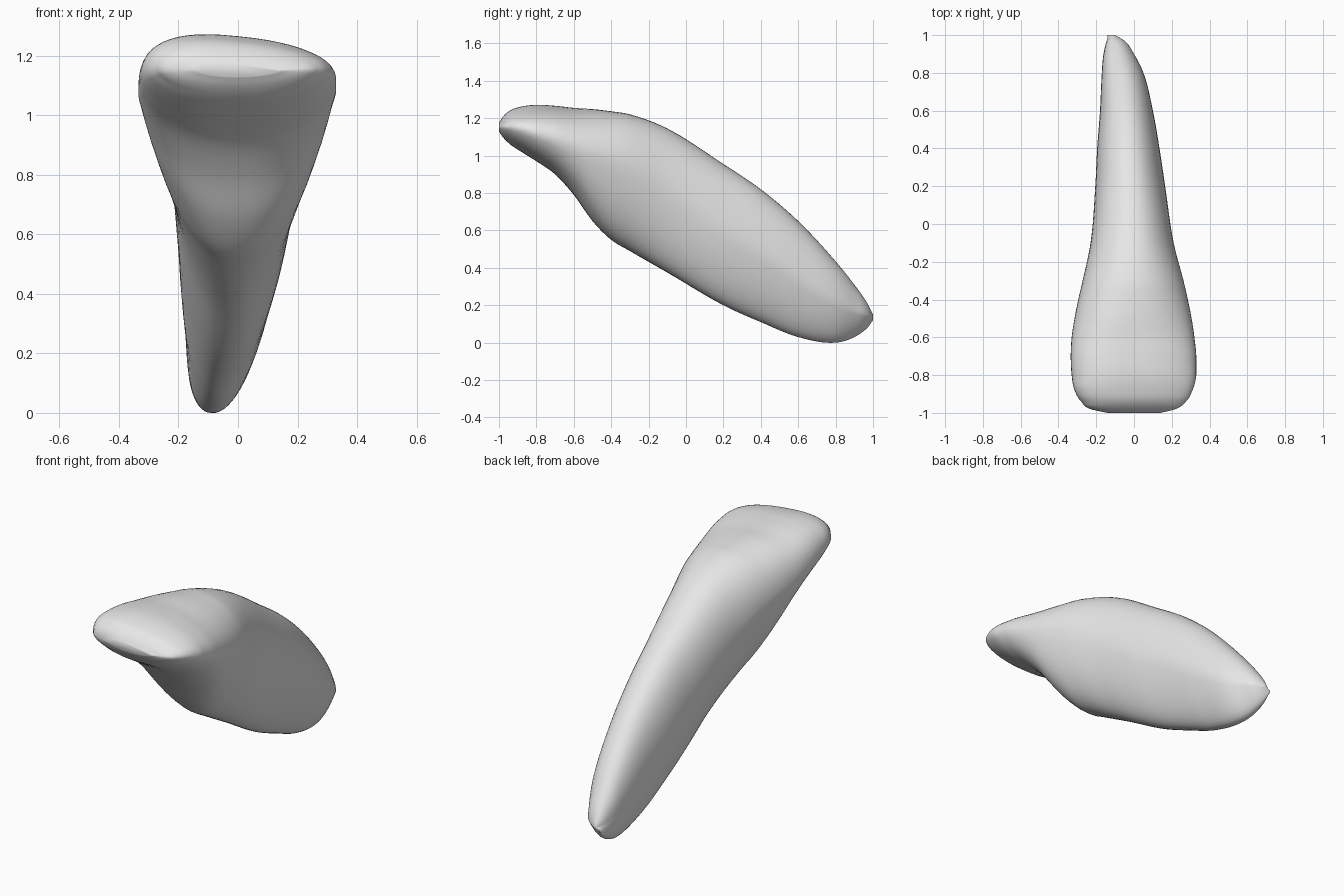
import bpy
import bmesh
import math

cube = bpy.data.objects.get("Cube")
if cube:
    bpy.data.objects.remove(cube)

# Cross-sections along the tooth, from biting edge to root tip:
# position, right side, left side, underside, upper side,
# squareness power, height share of the widest level
stations = [
    (-1, -.14, .14, 1.13, 1.17, .9, .5),
    (-.98, -.23, .22, 1.1, 1.2, .85, .5),
    (-.94, -.28, .275, 1.06, 1.235, .82, .5),
    (-.88, -.315, .31, 1.02, 1.255, .8, .5),
    (-.8, -.33, .33, .97, 1.265, .8, .48),
    (-.7, -.335, .33, .9, 1.26, .8, .5),
    (-.6, -.33, .32, .79, 1.25, .83, .55),
    (-.5, -.315, .305, .65, 1.245, .87, .6),
    (-.4, -.295, .285, .55, 1.235, .9, .62),
    (-.3, -.272, .262, .49, 1.22, .92, .61),
    (-.1, -.23, .21, .375, 1.145, .93, .57),
    (.2, -.205, .165, .2, .955, .93, .53),
    (.4, -.195, .135, .11, .82, .93, .52),
    (.6, -.18, .1, .03, .65, .93, .51),
    (.8, -.17, .05, 0, .435, .93, .5),
    (.9, -.16, 0, .03, .31, .95, .5),
    (.97, -.14, -.05, .08, .21, 1, .5),
    (1, -.12, -.1, .12, .15, 1, .5),
]
SIDES = 56
STEPS = 6


def blend(a, b, c, d, t):
    """Smooth curve from b to c, guided by the neighbours a and d."""
    span = c[0] - b[0]
    before = span / (b[0] - a[0]) if a is not b else 1
    after = span / (d[0] - c[0]) if d is not c else 1
    result = []
    for p, q, r, s in zip(a, b, c, d):
        start = ((q - p) * before + (r - q)) / 2 if a is not b else r - q
        end = ((r - q) + (s - r) * after) / 2 if d is not c else r - q
        limit = 3 * abs(r - q)
        start = max(-limit, min(limit, start))
        end = max(-limit, min(limit, end))
        u = 1 - t
        result.append(q * u * u * (1 + 2 * t) + start * t * u * u
                      + r * t * t * (3 - 2 * t) - end * t * t * u)
    return result


def soften(value, power):
    return math.copysign(abs(value) ** power, value)


def add_ring(bm, section):
    """One rounded cross-section, narrower towards its underside."""
    y, right, left, low, high, power, share = section
    middle, half_width = (right + left) / 2, (left - right) / 2
    widest = low + (high - low) * share
    # The crown's upper side tilts; the root's underside leans to the right
    tilt = max(0, min(1, -y * 2)) * .1
    lean = max(0, min(1, y * 2)) * .03
    ring = []
    for i in range(SIDES):
        angle = math.tau * i / SIDES
        lift = soften(math.sin(angle), power)
        depth = max(-lift, 0)
        x = middle + half_width * soften(math.cos(angle), power) * (1 - .2 * depth)
        if lift > 0:
            z = widest + (high - widest) * lift - tilt * x * lift
        else:
            z = widest - (widest - low) * depth
        ring.append(bm.verts.new((x - lean * depth, y, z)))
    return ring


# Loft the whole tooth through the interpolated sections
bm = bmesh.new()
sections = []
last = len(stations) - 1
for i in range(last):
    guides = [stations[max(0, min(last, i + k))] for k in (-1, 0, 1, 2)]
    sections += [blend(*guides, step / STEPS) for step in range(STEPS)]
sections.append(stations[last])
rings = [add_ring(bm, section) for section in sections]
for first, second in zip(rings, rings[1:]):
    for i in range(SIDES):
        j = (i + 1) % SIDES
        bm.faces.new((first[i], first[j], second[j], second[i]))

# Close both ends
bm.faces.new(rings[0])
bm.faces.new(rings[-1])
bmesh.ops.recalc_face_normals(bm, faces=bm.faces)
mesh = bpy.data.meshes.new("tooth")
bm.to_mesh(mesh)
bm.free()
tooth = bpy.data.objects.new("tooth", mesh)
bpy.context.collection.objects.link(tooth)

# Plain enamel colour
enamel = bpy.data.materials.new("light_grey")
enamel.use_nodes = True
grey = (.8, .8, .8, 1)
enamel.diffuse_color = grey
enamel.node_tree.nodes["Principled BSDF"].inputs["Base Color"].default_value = grey
mesh.materials.append(enamel)

# Smooth shading
bpy.context.view_layer.objects.active = tooth
tooth.select_set(True)
bpy.ops.object.shade_smooth_by_angle(angle=math.radians(60))
